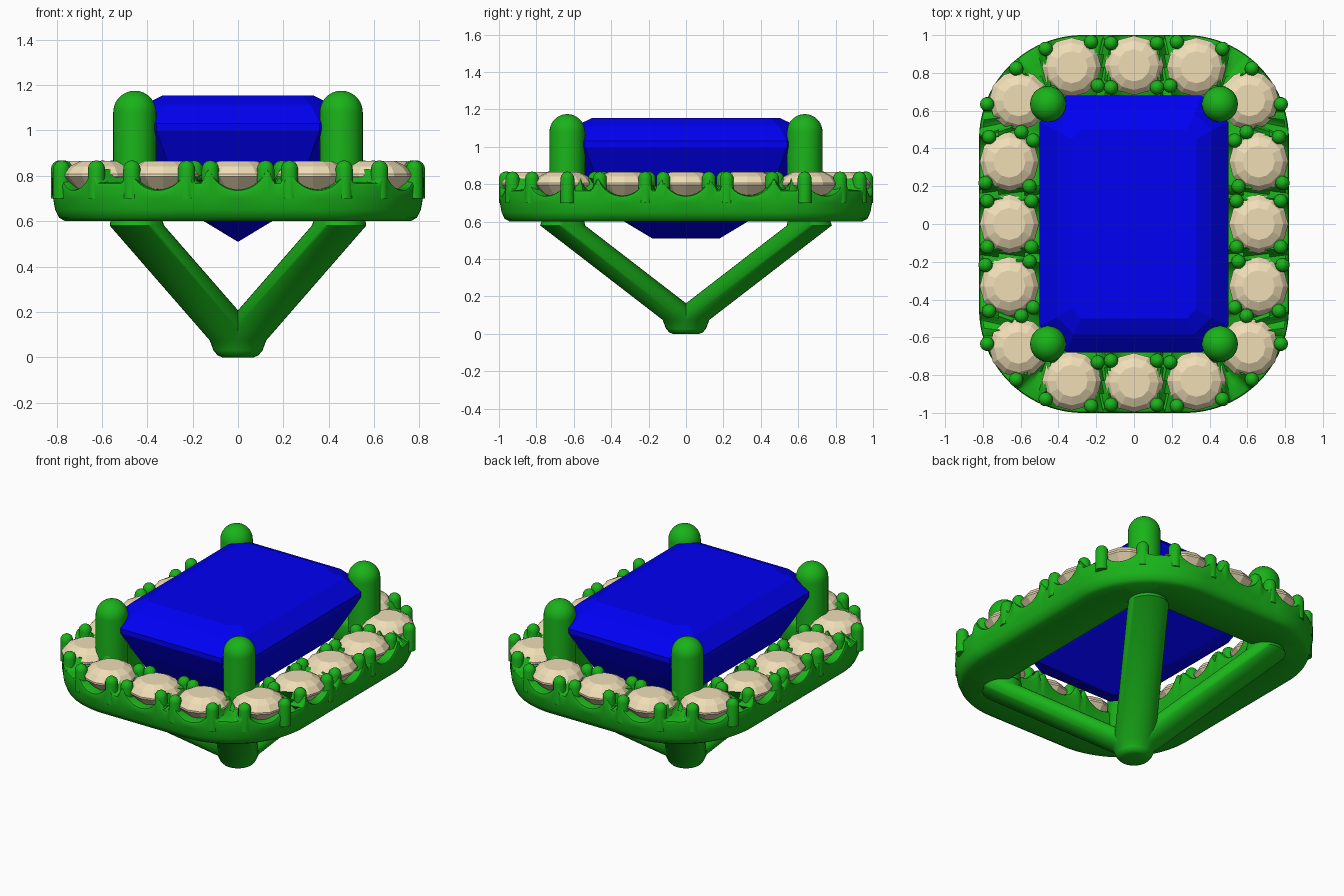
import bpy, bmesh
from math import sin, cos, pi, sqrt, radians
from mathutils import Vector

if "Cube" in bpy.data.objects:
    bpy.data.objects.remove(bpy.data.objects["Cube"])


def material(name, rgb):
    m = bpy.data.materials.new(name)
    m.diffuse_color = (*rgb, 1)
    m.use_nodes = True
    m.node_tree.nodes["Principled BSDF"].inputs["Base Color"].default_value = m.diffuse_color
    return m


GREEN = material("green metal", (0.01, 0.45, 0.01))
BLUE = material("blue stone", (0.0, 0.0, 0.9))
CREAM = material("cream stone", (0.87, 0.73, 0.47))


def add_loft(bm, rings, wrap=False):
    """Skin a list of equal-length rings; cap the ends, or wrap last to first."""
    vs = [[bm.verts.new(p) for p in ring] for ring in rings]
    n = len(vs[0])
    for i in range(len(vs) if wrap else len(vs) - 1):
        a, b = vs[i], vs[(i + 1) % len(vs)]
        for j in range(n):
            k = (j + 1) % n
            bm.faces.new((a[j], a[k], b[k], b[j]))
    if not wrap:
        bm.faces.new(vs[0])
        bm.faces.new(vs[-1])


def finish(bm, name, mat, smooth=None):
    bmesh.ops.remove_doubles(bm, verts=bm.verts, dist=0.0005)
    bmesh.ops.recalc_face_normals(bm, faces=bm.faces)
    me = bpy.data.meshes.new(name)
    bm.to_mesh(me)
    bm.free()
    if smooth:
        me.shade_smooth()
        me.set_sharp_from_angle(angle=radians(smooth))
    me.materials.append(mat)
    ob = bpy.data.objects.new(name, me)
    bpy.context.collection.objects.link(ob)
    return ob


def circle(x, y, z, r, n=24, turn=0.0):
    return [(x + r * cos(2 * pi * i / n + turn), y + r * sin(2 * pi * i / n + turn), z)
            for i in range(n)]


def domed_post(bm, x, y, z0, z1, r, n=24, steps=6):
    rings = [circle(x, y, z0, r, n)]
    for i in range(steps + 1):
        a = i / steps * pi / 2 * 0.97
        rings.append(circle(x, y, z1 - r + r * sin(a), r * cos(a), n))
    add_loft(bm, rings)


def rounded_rect(hx, hy, r, arc=60, edge=50):
    pts = []
    for q, (sx, sy) in enumerate([(1, 1), (-1, 1), (-1, -1), (1, -1)]):
        cx, cy = sx * (hx - r), sy * (hy - r)
        for i in range(arc + 1):
            a = (q + i / arc) * pi / 2
            pts.append(Vector((cx + r * cos(a), cy + r * sin(a))))
    out = []
    for q in range(4):
        seg = pts[q * (arc + 1):(q + 1) * (arc + 1)]
        nxt = pts[((q + 1) * (arc + 1)) % len(pts)]
        out += seg + [seg[-1].lerp(nxt, i / edge) for i in range(1, edge)]
    return out


# Halo stone positions with outward directions
SEATS = []
for s in (1, -1):
    SEATS += [(Vector((0, s * 0.84)), Vector((0, s))), (Vector((s * 0.66, 0)), Vector((s, 0)))]
    for t in (1, -1):
        for p, d in (((0.33, 0.83), (0.15, 1)), ((0.61, 0.655), (0.8, 0.65)), ((0.66, 0.33), (1, 0.08))):
            SEATS.append((Vector((s * p[0], t * p[1])), Vector((s * d[0], t * d[1])).normalized()))


def rim_height(p):
    """Scalloped top of the halo: a U-shaped dip at each small stone."""
    c, d = min(SEATS, key=lambda s: (p - s[0]).length)
    lat = abs((p - c).dot(Vector((-d.y, d.x))))
    if lat < 0.125:
        return min(0.83, 0.87 - sqrt(0.13 ** 2 - lat ** 2))
    return 0.83 - min(0.06, max(0, lat - 0.135) * 2.5)


# Halo band
TOP = None
profile = [(0.06, 0.60, 0), (0.83, 0.60, 0), (0.91, 0.615, 0), (0.96, 0.65, 0), (0.985, 0.70, 0),
           (1.0, TOP, -0.02), (0.985, TOP, -0.005), (0.95, TOP, 0), (0.7, TOP, 0), (0.5, TOP, 0),
           (0.3, TOP, 0), (0.05, TOP, 0), (0.015, TOP, -0.01), (0, TOP, -0.03), (0, 0.64, 0), (0.02, 0.61, 0)]
rings = []
for a, b in zip(rounded_rect(0.475, 0.655, 0.08), rounded_rect(0.82, 1.0, 0.55)):
    ring = []
    for t, z, dz in profile:
        p = a.lerp(b, t)
        ring.append((p.x, p.y, (rim_height(p) if z is None else z) + dz))
    rings.append(ring)
bm = bmesh.new()
add_loft(bm, rings, wrap=True)
finish(bm, "halo_band", GREEN, 40)

# Small claws: four around every halo stone
bm = bmesh.new()
for c, d in SEATS:
    side = Vector((-d.y, d.x))
    for u in (-1, 1):
        for v in (-1, 1):
            p = c + side * 0.122 * u + d * 0.117 * v
            domed_post(bm, p.x, p.y, 0.70, 0.868, 0.038, 14, 4)
finish(bm, "halo_claws", GREEN, 50)

# Small round-cut stones
bm = bmesh.new()
for c, d in SEATS:
    add_loft(bm, [circle(c.x, c.y, z, r, 12, t * pi / 12) for r, z, t in
                  ((0.085, 0.865, 0), (0.13, 0.842, 0), (0.157, 0.808, 0),
                   (0.157, 0.797, 0), (0.08, 0.715, 0), (0.005, 0.655, 0))])
finish(bm, "halo_stones", CREAM)


# Step-cut centre stone
def cut_rect(hx, hy, c, z):
    q = [(hx, hy - c), (hx - c, hy)]
    pts = q + [(-x, y) for x, y in reversed(q)]
    pts += [(-x, -y) for x, y in pts]
    return [(x, y, z) for x, y in pts]


bm = bmesh.new()
add_loft(bm, [cut_rect(*r) for r in (
    (0.33, 0.50, 0.05, 1.155), (0.41, 0.585, 0.09, 1.115), (0.50, 0.68, 0.14, 1.03),
    (0.50, 0.68, 0.14, 1.0), (0.43, 0.61, 0.12, 0.86), (0.35, 0.53, 0.09, 0.72),
    (0.002, 0.18, 0.001, 0.51))])
finish(bm, "centre_stone", BLUE)

# Main prongs and the basket legs that meet below
for sx, nx in ((-1, "left"), (1, "right")):
    for sy, ny in ((-1, "front"), (1, "back")):
        bm = bmesh.new()
        domed_post(bm, sx * 0.455, sy * 0.635, 0.62, 1.175, 0.095, 32, 9)
        finish(bm, f"{ny}_{nx}_prong", GREEN, 50)
        bm = bmesh.new()
        add_loft(bm, [circle(sx * x, sy * y, z, r, 32) for x, y, z, r in (
            (0, 0, 0, 0.07), (0, 0, 0.008, 0.09), (0, 0, 0.03, 0.108), (0.005, 0.005, 0.075, 0.12),
            (0.445, 0.66, 0.58, 0.12), (0.455, 0.65, 0.66, 0.1))])
        finish(bm, f"{ny}_{nx}_leg", GREEN, 50)
